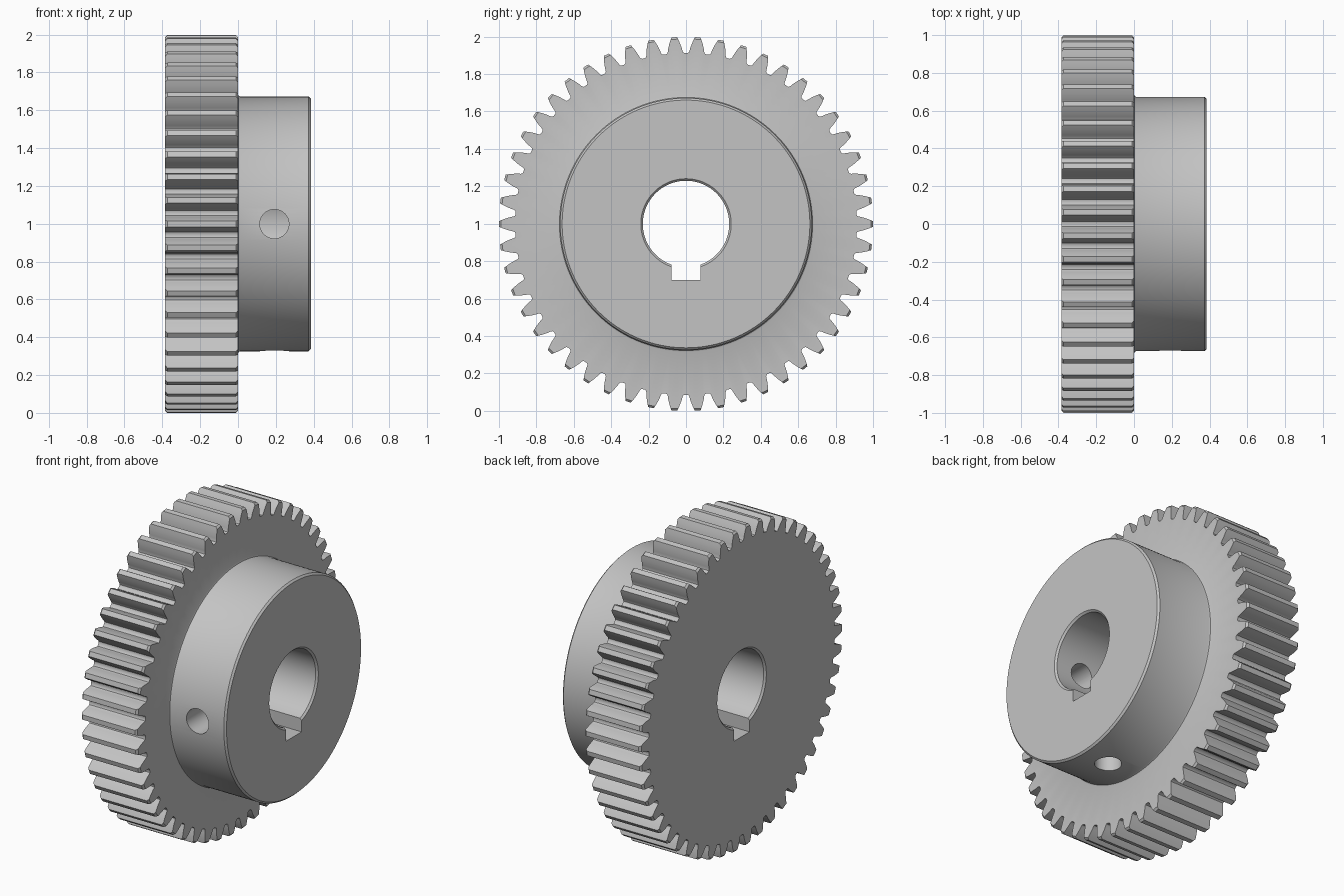
import bpy, bmesh, math
from mathutils import Matrix, Vector

if "Cube" in bpy.data.objects:
    bpy.data.objects.remove(bpy.data.objects["Cube"], do_unlink=True)

TEETH = 50
TIP_R = 1.0
MODULE = 2 * TIP_R / (TEETH + 2)
PITCH_R = MODULE * TEETH / 2
ROOT_R = PITCH_R - 1.25 * MODULE
PRESSURE = math.radians(20)
BASE_R = PITCH_R * math.cos(PRESSURE)
HALF = 10 * MODULE          # face width and hub length
HUB_R = 17.5 * MODULE
BORE_R = 6 * MODULE
CH = 0.011                  # edge chamfer
CENTRE = Vector((0, 0, 0.9988))

steel = bpy.data.materials.new("plain grey steel")
steel.use_nodes = True
grey = (0.55, 0.55, 0.55, 1)
steel.diffuse_color = grey
steel.node_tree.nodes["Principled BSDF"].inputs["Base Color"].default_value = grey


def make_object(name, bm):
    bmesh.ops.recalc_face_normals(bm, faces=bm.faces)
    mesh = bpy.data.meshes.new(name)
    bm.to_mesh(mesh)
    bm.free()
    obj = bpy.data.objects.new(name, mesh)
    obj.location = CENTRE
    mesh.materials.append(steel)
    bpy.context.collection.objects.link(obj)
    return obj


def lathe_x(name, profile, steps):
    """Turn a closed (x, radius) profile around the x axis."""
    bm = bmesh.new()
    rings = []
    for i in range(steps):
        a = 2 * math.pi * i / steps
        rings.append([bm.verts.new((x, r * math.cos(a), r * math.sin(a))) for x, r in profile])
    n = len(profile)
    for i in range(steps):
        p, q = rings[i], rings[(i + 1) % steps]
        for j in range(n):
            k = (j + 1) % n
            bm.faces.new((p[j], p[k], q[k], q[j]))
    return make_object(name, bm)


def involute(angle):
    return math.tan(angle) - angle


def gap_half_angle(r):
    """Half the angle of the space between two teeth at radius r."""
    tooth = math.pi / (2 * TEETH) + involute(PRESSURE) - involute(math.acos(BASE_R / r))
    return math.pi / TEETH - tooth


def tooth_gaps():
    """One prism for every space between teeth."""
    low, high, steps = ROOT_R + 0.01, TIP_R + 0.02, 7
    side = [(ROOT_R, gap_half_angle(low) * 0.4),
            (ROOT_R + 0.003, gap_half_angle(low) * 0.78)]
    for i in range(steps + 1):
        r = low + (high - low) * i / steps
        side.append((r, gap_half_angle(r)))
    outline = side + [(r, -a) for r, a in reversed(side)]
    bm = bmesh.new()
    for t in range(TEETH):
        mid = 2 * math.pi * (t + 0.5) / TEETH
        ends = [[bm.verts.new((x, r * math.cos(mid + a), r * math.sin(mid + a)))
                 for r, a in outline] for x in (-HALF - 0.1, 0.1)]
        bm.faces.new(ends[0])
        bm.faces.new(ends[1][::-1])
        for j in range(len(outline)):
            k = (j + 1) % len(outline)
            bm.faces.new((ends[0][j], ends[1][j], ends[1][k], ends[0][k]))
    return make_object("tooth_gap_cutter", bm)


def screw_hole(name, direction):
    """Radial hole from the bore out through the hub."""
    bm = bmesh.new()
    turn = Vector(direction).to_track_quat('Z', 'Y').to_matrix().to_4x4()
    place = Matrix.Translation(Vector((HALF / 2, 0, 0)) + Vector(direction) * 0.45)
    bmesh.ops.create_cone(bm, cap_ends=True, segments=48, radius1=2 * MODULE,
                          radius2=2 * MODULE, depth=0.7, matrix=place @ turn)
    return make_object(name, bm)


def keyway():
    bm = bmesh.new()
    size = Matrix.Diagonal((1, 4 * MODULE, 0.2, 1))
    bmesh.ops.create_cube(bm, size=1, matrix=Matrix.Translation((0, 0, 0.1 - 7.8 * MODULE)) @ size)
    return make_object("keyway_cutter", bm)


# Turned blank: toothed disc, hub and chamfered bore
gear = lathe_x("gear_with_hub", [
    (-HALF, BORE_R + CH), (-HALF, TIP_R - CH), (-HALF + CH, TIP_R),
    (-CH, TIP_R), (0, TIP_R - CH),
    (0, HUB_R + 0.012), (0.0035, HUB_R + 0.0035), (0.012, HUB_R),
    (HALF - CH, HUB_R), (HALF, HUB_R - CH),
    (HALF, BORE_R + CH), (HALF - CH, BORE_R), (-HALF + CH, BORE_R)], 200)

# Cut teeth, keyway and the two set screw holes
cutters = [tooth_gaps(), keyway(),
           screw_hole("front_hole_cutter", (0, -1, 0)),
           screw_hole("bottom_hole_cutter", (0, 0, -1))]
for cutter in cutters:
    cutter.hide_render = True
    mod = gear.modifiers.new(cutter.name, 'BOOLEAN')
    mod.operation = 'DIFFERENCE'
    mod.solver = 'EXACT'
    mod.object = cutter

# Bake the cuts, then drop the cutters
bpy.context.view_layer.update()
baked = bpy.data.meshes.new_from_object(gear.evaluated_get(bpy.context.evaluated_depsgraph_get()))
gear.modifiers.clear()
gear.data = baked
gear.data.materials.clear()
gear.data.materials.append(steel)
for cutter in cutters:
    bpy.data.objects.remove(cutter, do_unlink=True)

# Smooth curved walls, keep machined edges crisp
bpy.ops.object.select_all(action='DESELECT')
gear.select_set(True)
bpy.context.view_layer.objects.active = gear
bpy.ops.object.shade_smooth_by_angle(angle=math.radians(25))
